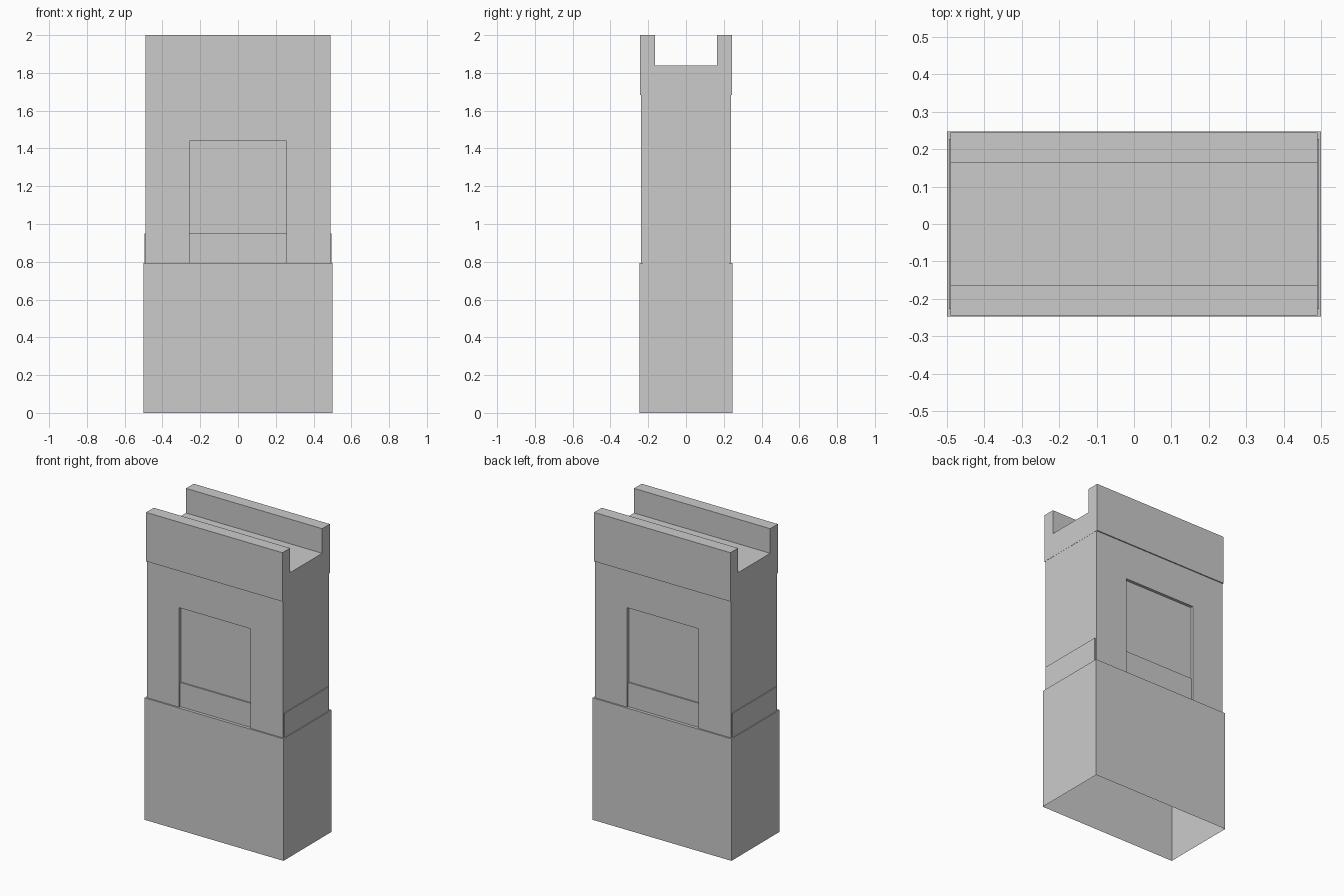
import bpy, bmesh

if "Cube" in bpy.data.objects:
    bpy.data.objects.remove(bpy.data.objects["Cube"])


def prism(name, profile, axis, lo, hi, open_face=None):
    """Extrude a closed 2D profile along x (profile is y,z) or z (profile is x,y)."""
    bm = bmesh.new()
    place = (lambda a, b, t: (t, a, b)) if axis == 'x' else (lambda a, b, t: (a, b, t))
    start = bm.faces.new([bm.verts.new(place(a, b, lo)) for a, b in profile])
    ext = bmesh.ops.extrude_face_region(bm, geom=[start], use_keep_orig=True)
    moved = [v for v in ext['geom'] if isinstance(v, bmesh.types.BMVert)]
    bmesh.ops.translate(bm, verts=moved, vec=place(0, 0, hi - lo))
    bmesh.ops.recalc_face_normals(bm, faces=bm.faces)
    if open_face == 'bottom':
        down = [f for f in bm.faces if f.normal.z < -0.9]
        bmesh.ops.delete(bm, geom=down, context='FACES_ONLY')
    mesh = bpy.data.meshes.new(name)
    bm.to_mesh(mesh)
    bm.free()
    obj = bpy.data.objects.new(name, mesh)
    bpy.context.collection.objects.link(obj)
    return obj


def box(name, hx, hy, z0, z1, y=0, open_face=None):
    rect = [(-hx, y - hy), (hx, y - hy), (hx, y + hy), (-hx, y + hy)]
    return prism(name, rect, 'z', z0, z1, open_face)


# Plinth, open underneath
box("plinth", 0.5, 0.247, 0, 0.793, open_face='bottom')

# Main shaft with a shallow niche on front and back
shaft = box("shaft", 0.489, 0.237, 0.793, 1.682)
for side, label in ((-1, "front"), (1, "back")):
    cutter = box(label + "_niche_cutter", 0.257, 0.05, 0.7, 1.44, y=side * 0.268)
    cutter.hide_render = True
    cutter.hide_viewport = True
    cut = shaft.modifiers.new(label + "_niche", 'BOOLEAN')
    cut.operation = 'DIFFERENCE'
    cut.solver = 'EXACT'
    cut.object = cutter

# Low band that shows on the ends and inside the niches
box("lower_band", 0.495, 0.227, 0.793, 0.95)

# Channel-shaped cap with two parapet walls
half = [(0.244, 1.682), (0.244, 2.0), (0.165, 2.0), (0.165, 1.84)]
channel = half + [(-y, z) for y, z in reversed(half)]
prism("channel_cap", channel, 'x', -0.49, 0.49)
